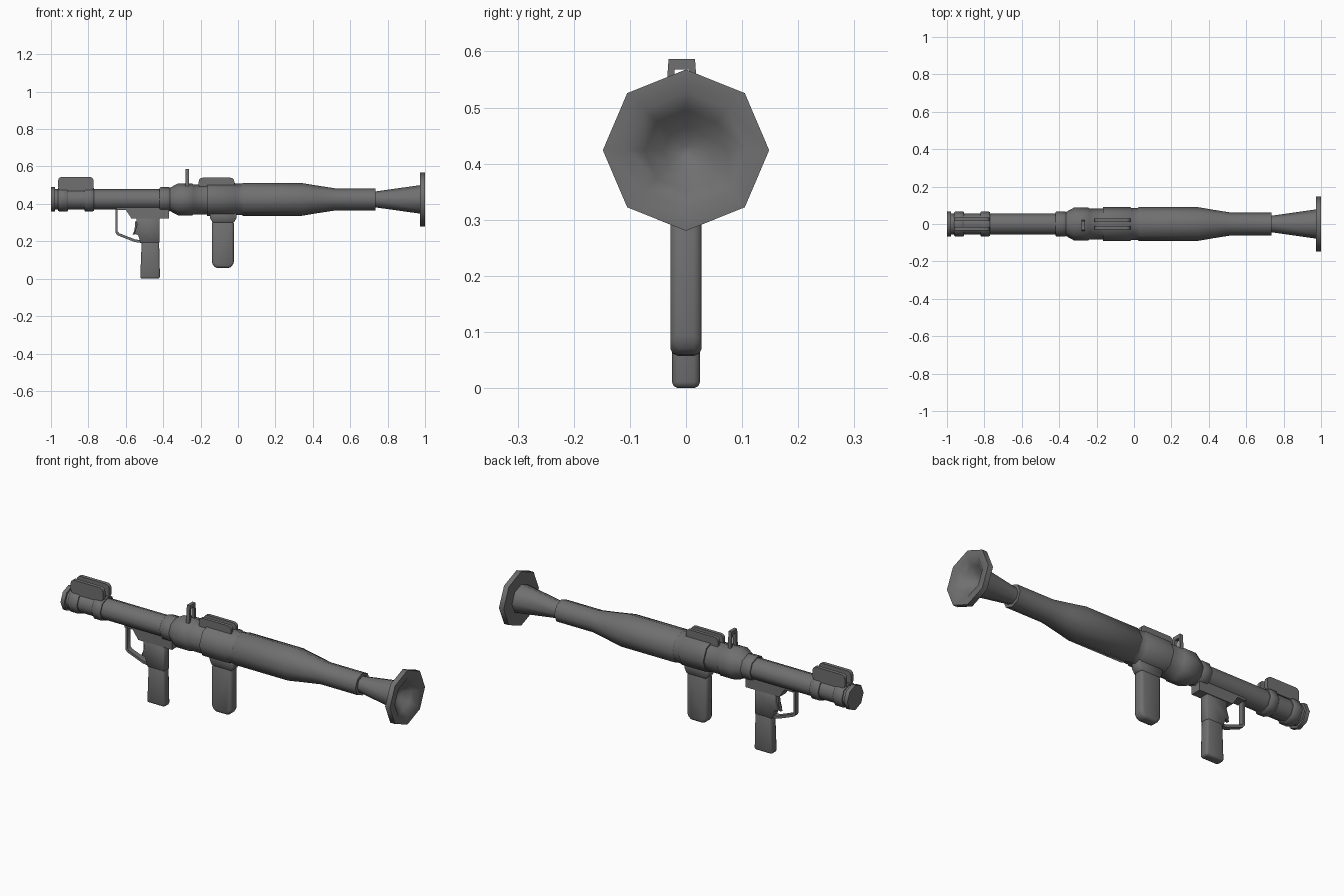
import bpy, bmesh, math

cube = bpy.data.objects.get("Cube")
if cube:
    bpy.data.objects.remove(cube, do_unlink=True)

AXIS = 0.424   # height of the tube's centre line
SIDES = 8

steel = bpy.data.materials.new("dark_grey_steel")
steel.use_nodes = True
steel.diffuse_color = (0.16, 0.16, 0.16, 1)
steel.node_tree.nodes["Principled BSDF"].inputs["Base Color"].default_value = (0.16, 0.16, 0.16, 1)


def finish(name, bm, bevel=0, segments=1):
    bmesh.ops.recalc_face_normals(bm, faces=bm.faces[:])
    mesh = bpy.data.meshes.new(name)
    bm.to_mesh(mesh)
    bm.free()
    obj = bpy.data.objects.new(name, mesh)
    bpy.context.collection.objects.link(obj)
    mesh.materials.append(steel)
    bpy.ops.object.select_all(action='DESELECT')
    obj.select_set(True)
    bpy.context.view_layer.objects.active = obj
    if bevel:
        mod = obj.modifiers.new("Bevel", 'BEVEL')
        mod.width = bevel
        mod.segments = segments
        bpy.ops.object.modifier_apply(modifier=mod.name)
    bpy.ops.object.shade_smooth_by_angle(angle=math.radians(48))
    return obj


def lathe(name, profile):
    """Turn (x, radius) points about the tube axis, closing both ends."""
    bm = bmesh.new()
    rings = []
    for x, r in profile:
        ring = []
        for i in range(SIDES):
            a = math.tau * i / SIDES
            ring.append(bm.verts.new((x, 1.015 * r * math.cos(a),
                                      AXIS + 0.985 * r * math.sin(a))))
        rings.append(ring)
    for a, b in zip(rings, rings[1:]):
        for i in range(SIDES):
            j = (i + 1) % SIDES
            bm.faces.new((a[i], a[j], b[j], b[i]))
    bm.faces.new(rings[0])
    bm.faces.new(rings[-1])
    return finish(name, bm)


def slab(name, outline, lo, hi, axis='Y', bevel=0, segments=1):
    """Extrude an (x, z) outline along y, or a (y, z) outline along x."""
    bm = bmesh.new()

    def place(p, d):
        return (p[0], d, p[1]) if axis == 'Y' else (d, p[0], p[1])
    a = [bm.verts.new(place(p, lo)) for p in outline]
    b = [bm.verts.new(place(p, hi)) for p in outline]
    bm.faces.new(a)
    bm.faces.new(b)
    for i in range(len(a)):
        j = (i + 1) % len(a)
        bm.faces.new((a[i], a[j], b[j], b[i]))
    return finish(name, bm, bevel, segments)


def rounded(x0, x1, z0, z1, r):
    """Rectangle outline with rounded corners."""
    pts = []
    corners = [(x1 - r, z1 - r), (x0 + r, z1 - r), (x0 + r, z0 + r), (x1 - r, z0 + r)]
    for k, (cx, cz) in enumerate(corners):
        for s in range(4):
            a = math.radians(90 * k + 30 * s)
            pts.append((cx + r * math.cos(a), cz + r * math.sin(a)))
    return pts


# Launch tube with its end cap
lathe("launch_tube", [(-1, .067), (-.978, .067), (-.978, .056), (-.36, .056)])

# Clamp bands around the tube
for name, x0, x1 in [("end_band", -.962, -.908), ("rail_band", -.822, -.77),
                     ("middle_band", -.42, -.362)]:
    lathe(name, [(x0, .061), (x0 + .006, .066), (x1 - .006, .066), (x1, .061)])

# Wider chamber section and its collars
lathe("chamber", [(-.37, .06), (-.355, .068), (-.32, .087), (-.245, .087), (-.24, .082),
                  (-.165, .082), (-.165, .09), (-.02, .09), (-.014, .085), (.025, .085)])

# Long forward body tapering to a neck
lathe("forward_body", [(.018, .083), (.026, .089), (.34, .089), (.43, .074),
                       (.52, .06), (.735, .06), (.735, .042)])

# Flared mouth with a wide flange and hollow bowl
lathe("flared_mouth", [(.72, .044), (.74, .044), (.972, .077), (.972, .146), (1, .146),
                       (1, .105), (.972, .073), (.94, .04), (.925, .008)])

# Paired top rails
for side, s in (("left", 1), ("right", -1)):
    lo, hi = sorted((s * .016, s * .036))
    slab(side + "_end_rail", rounded(-.962, -.772, .47, .544, .02), lo, hi)
    lo, hi = sorted((s * .012, s * .03))
    slab(side + "_middle_rail", rounded(-.21, -.02, .48, .54, .02), lo, hi)

# Upright sight frame
slab("sight_frame", [(-.038, .49), (-.031, .587), (.016, .587), (.023, .49),
                     (.01, .49), (.005, .568), (-.02, .568), (-.025, .49)],
     -.28, -.262, 'X')

# Trigger housing and mounting block
slab("mounting_block", [(-.65, .385), (-.65, .368), (-.6, .368), (-.57, .322),
                        (-.37, .322), (-.37, .385)], -.028, .028)
slab("trigger_housing", [(-.545, .33), (-.54, .285), (-.555, .24), (-.535, .235),
                         (-.52, .19), (-.42, .19), (-.42, .33)], -.024, .024, bevel=.004)
slab("trigger", [(-.55, .305), (-.53, .305), (-.535, .24), (-.565, .235),
                 (-.553, .26)], -.008, .008)
slab("trigger_guard", [(-.655, .378), (-.655, .245), (-.645, .232), (-.555, .197),
                       (-.51, .19), (-.51, .205), (-.55, .21), (-.635, .243),
                       (-.643, .252), (-.643, .378)], -.014, .014)

# Hand grips
slab("rear_grip", [(-.515, .2), (-.523, 0), (-.417, 0), (-.422, .2)],
     -.025, .025, bevel=.011, segments=2)
slab("grip_mount", [(-.15, .365), (-.15, .325), (-.135, .3), (-.022, .3),
                    (-.008, .325), (-.008, .365)], -.028, .028, bevel=.004)
slab("front_grip", [(-.14, .31), (-.14, .08), (-.12, .057), (-.042, .057),
                    (-.022, .08), (-.022, .31)], -.028, .028, bevel=.014, segments=2)
